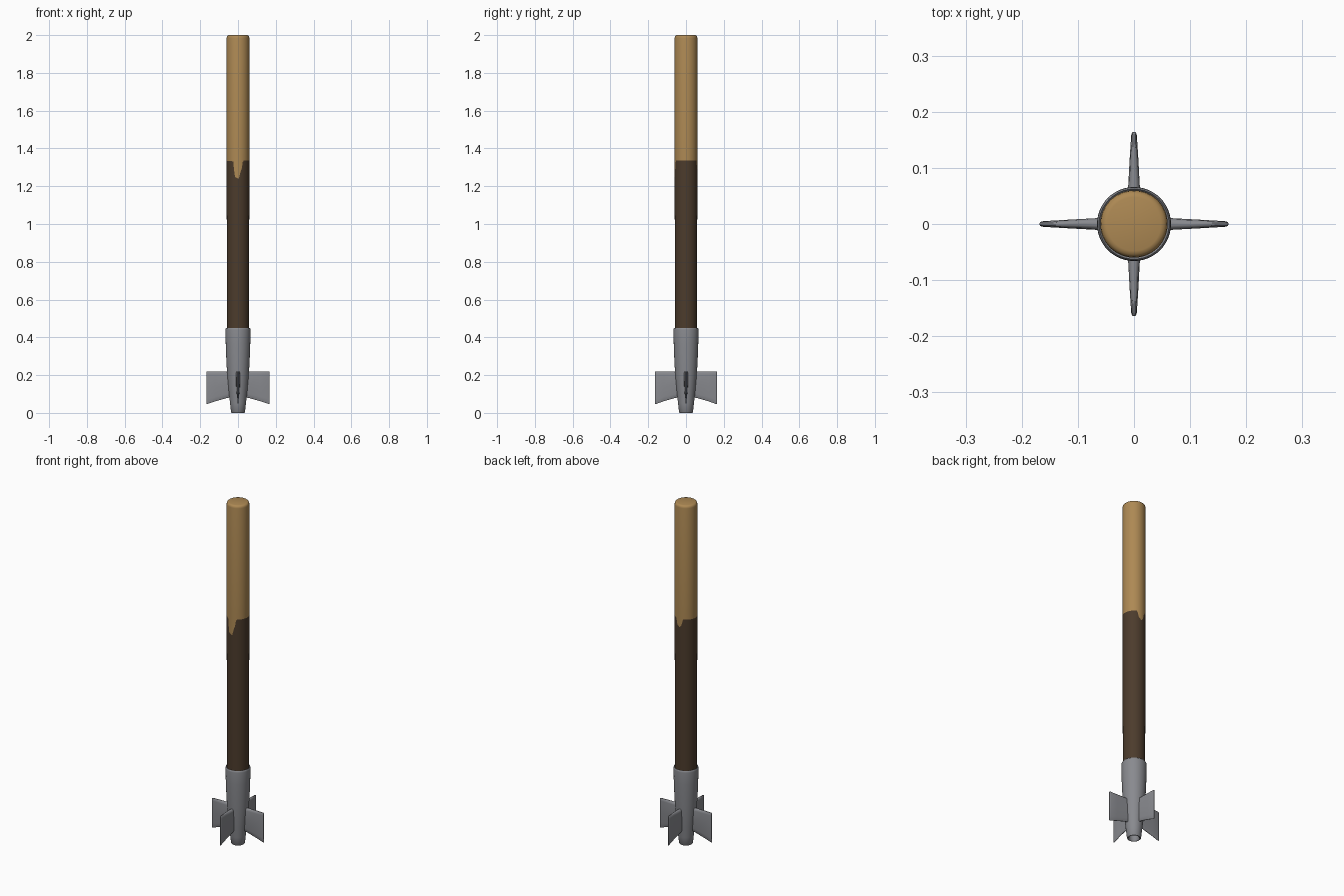
import bpy, bmesh, math
from mathutils import Matrix, Vector

if "Cube" in bpy.data.objects:
    bpy.data.objects.remove(bpy.data.objects["Cube"])


def material(name, rgb):
    m = bpy.data.materials.new(name)
    m.diffuse_color = (*rgb, 1)
    m.use_nodes = True
    m.node_tree.nodes["Principled BSDF"].inputs["Base Color"].default_value = m.diffuse_color
    return m


TAN = material("tan_wood", (0.42, 0.25, 0.088))
DARK = material("dark_brown", (0.072, 0.044, 0.025))
GREY = material("grey_metal", (0.25, 0.255, 0.275))


def finish(name, bm, mats, angle=35):
    bmesh.ops.recalc_face_normals(bm, faces=bm.faces)
    me = bpy.data.meshes.new(name)
    bm.to_mesh(me)
    bm.free()
    for m in mats:
        me.materials.append(m)
    ob = bpy.data.objects.new(name, me)
    bpy.context.collection.objects.link(ob)
    bpy.ops.object.select_all(action='DESELECT')
    ob.select_set(True)
    bpy.context.view_layer.objects.active = ob
    bpy.ops.object.shade_smooth_by_angle(angle=math.radians(angle))
    return ob


def loft(bm, rings):
    """Skin a list of closed point rings and cap both ends; returns faces per span."""
    vs = [[bm.verts.new(p) for p in r] for r in rings]
    n = len(vs[0])
    spans = [[bm.faces.new((a[i], a[(i + 1) % n], b[(i + 1) % n], b[i])) for i in range(n)]
             for a, b in zip(vs, vs[1:])]
    bm.faces.new(vs[0])
    bm.faces.new(vs[-1])
    return spans


# height of the ragged paint line: (degrees away from the front, height)
EDGE = [(-180, 1.285), (-168, 1.30), (-160, 1.335), (-23, 1.332), (-18, 1.25), (4, 1.238),
        (14, 1.28), (19, 1.29), (26, 1.335), (158, 1.335), (163, 1.30), (180, 1.285)]


def paint_line(deg):
    for (a, h), (b, k) in zip(EDGE, EDGE[1:]):
        if a <= deg <= b:
            return h + (k - h) * (deg - a) / (b - a)
    return 1.335


def ring(r, z, n):
    pts = []
    for i in range(n):
        d = -180 + 360 * i / n
        a = math.radians(d)
        pts.append((r * math.sin(a), -r * math.cos(a), z(d) if callable(z) else z))
    return pts


# wooden pole, dark below the paint line and tan above it
bm = bmesh.new()
N = 72
spans = loft(bm, [ring(r, z, N) for r, z in
                  [(0.058, 0.40), (0.06, 1.2), (0.06, paint_line), (0.06, 1.36), (0.06, 1.985),
                   (0.0585, 1.993), (0.054, 1.998), (0.048, 2.0)]])
for f in spans[0] + spans[1]:
    f.material_index = 1
finish("pole", bm, [TAN, DARK])

# metal tail socket with a hollow bottom
bm = bmesh.new()
profile = [(0.026, 0.05), (0.027, 0.003), (0.030, 0.0), (0.034, 0.0), (0.037, 0.004),
           (0.042, 0.05), (0.049, 0.11), (0.055, 0.17), (0.059, 0.23), (0.0625, 0.30),
           (0.065, 0.37), (0.066, 0.44), (0.065, 0.447), (0.0625, 0.45), (0.059, 0.446),
           (0.055, 0.42)]
loft(bm, [ring(r, z, 48) for r, z in profile])
finish("tail_socket", bm, [GREY], 50)


# four tapered fins, swept down towards the tip
def fin_ring(r, t, top, bottom):
    h = top - bottom
    half = [(0, 0.35), (0.025, 0.8), (0.09, 1), (0.5, 0.9), (0.85, 0.6), (0.98, 0.35), (1, 0.15)]
    side = [(top - h * f, t * w) for f, w in half]
    return [(r, y, z) for z, y in side] + [(r, -y, z) for z, y in reversed(side)]


for i, name in enumerate(["right_fin", "back_fin", "left_fin", "front_fin"]):
    length = 0.168 if i % 2 == 0 else 0.164
    bm = bmesh.new()
    loft(bm, [fin_ring(0.03, 0.0125, 0.22, 0.085),
              fin_ring(0.065, 0.0105, 0.22, 0.077),
              fin_ring(0.12, 0.0075, 0.22, 0.061),
              fin_ring(length - 0.006, 0.005, 0.22, 0.047),
              fin_ring(length - 0.001, 0.0035, 0.218, 0.046),
              fin_ring(length, 0.0015, 0.215, 0.048)])
    bm.transform(Matrix.Rotation(i * math.pi / 2, 4, 'Z'))
    finish(name, bm, [GREY], 50)
